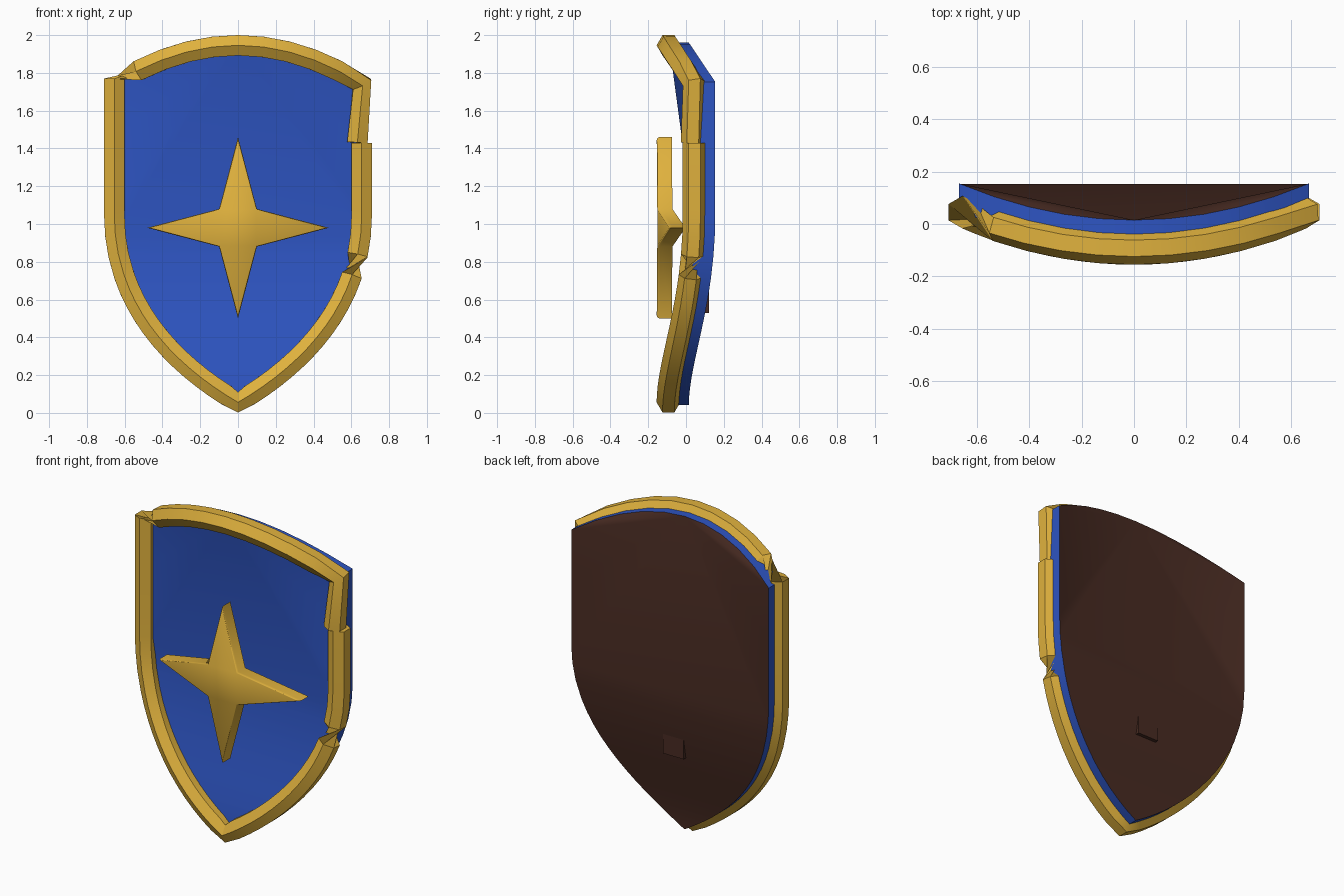
import bpy, bmesh, math
from mathutils import Vector

if "Cube" in bpy.data.objects:
    bpy.data.objects.remove(bpy.data.objects["Cube"])

K = 0.312                                   # sideways curvature of the shield


def material(name, rgb):
    m = bpy.data.materials.new(name)
    m.diffuse_color = (*rgb, 1)
    m.use_nodes = True
    m.node_tree.nodes["Principled BSDF"].inputs["Base Color"].default_value = m.diffuse_color
    return m


gold = material("gold", (0.74, 0.44, 0.047))
blue = material("blue", (0.027, 0.09, 0.54))
brown = material("dark brown", (0.065, 0.024, 0.016))


def make(name, verts, faces, mats, brown_from=None, angle=30):
    me = bpy.data.meshes.new(name)
    me.from_pydata(verts, [], faces)
    for m in mats:
        me.materials.append(m)
    if brown_from is not None:
        for p in me.polygons:
            p.material_index = 1 if p.index >= brown_from else 0
    bm = bmesh.new()
    bm.from_mesh(me)
    bmesh.ops.delete(bm, geom=[v for v in bm.verts if not v.link_faces], context='VERTS')
    bmesh.ops.recalc_face_normals(bm, faces=bm.faces)
    bm.to_mesh(me)
    bm.free()
    ob = bpy.data.objects.new(name, me)
    bpy.context.collection.objects.link(ob)
    bpy.ops.object.select_all(action='DESELECT')
    ob.select_set(True)
    bpy.context.view_layer.objects.active = ob
    bpy.ops.object.shade_smooth_by_angle(angle=math.radians(angle))
    return ob


# Half outline from top centre, down the right side, to the bottom tip
def bezier(t):
    p = ((0.655, 1.05), (0.655, 0.58), (0.35, 0.26), (0, 0.056))
    c = ((1 - t)**3, 3 * t * (1 - t)**2, 3 * t * t * (1 - t), t**3)
    return tuple(sum(c[i] * p[i][k] for i in range(4)) for k in (0, 1))


arc = [(0.131 * j, 1.946 - 0.205 * (j / 5)**2) for j in range(6)]
lower = [bezier(t) for t in [0, 0.08, 0.16] + [0.25 + 0.0625 * i for i in range(13)]]
half = arc + [(0.655, 1.43)] + lower

# Body: curved plank, blue front and sides, brown back
n = len(half)
verts = []
for y0 in (-0.09, 0.015):
    for s in (1, -1):
        for x, z in half:
            x, z = x * 1.022 * s, 1 + (z - 1) * 1.015
            verts.append((x, y0 + K * x * x, z))


def R(i, back=0):
    return 2 * n * back + i


def L(i, back=0):
    return 2 * n * back + (i if i in (0, n - 1) else n + i)


faces = []
m = 8                                       # the fan from the top reaches this row


def cover(b):
    """Fan from the top centre, then level strips down to the tip."""
    for side in (R, L):
        faces.extend((R(0, b), side(i, b), side(i + 1, b)) for i in range(1, m))
    faces.append((R(0, b), R(m, b), L(m, b)))
    faces.extend((R(i, b), L(i, b), L(i + 1, b), R(i + 1, b)) for i in range(m, n - 2))
    faces.append((R(n - 2, b), L(n - 2, b), R(n - 1, b)))


for side in (R, L):
    faces += [(side(i), side(i + 1), side(i + 1, 1), side(i, 1)) for i in range(n - 1)]
cover(0)
back_start = len(faces)
cover(1)
make("shield_body", verts, faces, [blue, brown], back_start, 40)

# Rim: hexagonal bar swept round the outline, with half twists at two joints
corner = 11                                 # upper left corner
left = [(-x, z) for x, z in half]
path = [(0.632, 1.43)] + arc[:0:-1] + left[:-1] + lower[::-1] + [(0.655, 1.43)]
path[corner] = (-0.655, 1.77)
pts = [Vector((x, -0.093 + 0.322 * x * x, z)) for x, z in path]
twist = {corner, len(pts) - 4}
verts, faces, turn = [], [], 0
for i, p in enumerate(pts):
    a = (p - pts[i - 1]).normalized() if i else Vector()
    b = (pts[i + 1] - p).normalized() if i < len(pts) - 1 else Vector()
    t = b if i == corner else a if i == corner - 1 else (a + b).normalized()
    if i == corner - 1:
        t = (a * 3 + b).normalized()
    out = t.cross(Vector((0, 1, 0))).normalized()
    fwd = out.cross(t)
    if i in twist:
        turn += math.pi
    for k in range(6):
        ang = k * math.pi / 3 + turn
        verts.append(p + 0.0625 * (fwd * math.cos(ang) + out * math.sin(ang)))
    if i:
        o = 6 * i
        faces += [(o - 6 + k, o - 6 + (k + 1) % 6, o + (k + 1) % 6, o + k) for k in range(6)]
faces += [tuple(range(6)), tuple(range(len(verts) - 6, len(verts)))]
make("rim", verts, faces, [gold])

# Star emblem: four points, bent with the shield, softened edges
verts, faces = [], []
layers = ((0.965, -0.09), (0.99, -0.086), (1, -0.075), (1, -0.14), (0.99, -0.151), (0.965, -0.155))
for s, y in layers:
    for k in range(8):
        r = (0.48 if k % 2 == 0 else 0.141) * s
        x, z = r * math.cos(k * math.pi / 4), r * math.sin(k * math.pi / 4)
        verts.append((x, y + K * x * x, 0.98 + z))
for j in range(len(layers) - 1):
    faces += [(8 * j + k, 8 * j + (k + 1) % 8, 8 * j + 8 + (k + 1) % 8, 8 * j + 8 + k) for k in range(8)]
for o in (0, 8 * (len(layers) - 1)):
    faces.append((o + 1, o + 3, o + 5, o + 7))
    faces += [(o + k, o + k + 1, o + (k - 1) % 8) for k in (0, 2, 4, 6)]
make("star_emblem", verts, faces, [gold], angle=65)

# Grip: flat strap, mostly sunk into the back
bpy.ops.mesh.primitive_cube_add(size=1, location=(0, 0.1, 0.83))
grip = bpy.context.object
grip.name = "back_grip"
grip.scale = (0.14, 0.045, 0.6)
grip.data.materials.append(brown)
